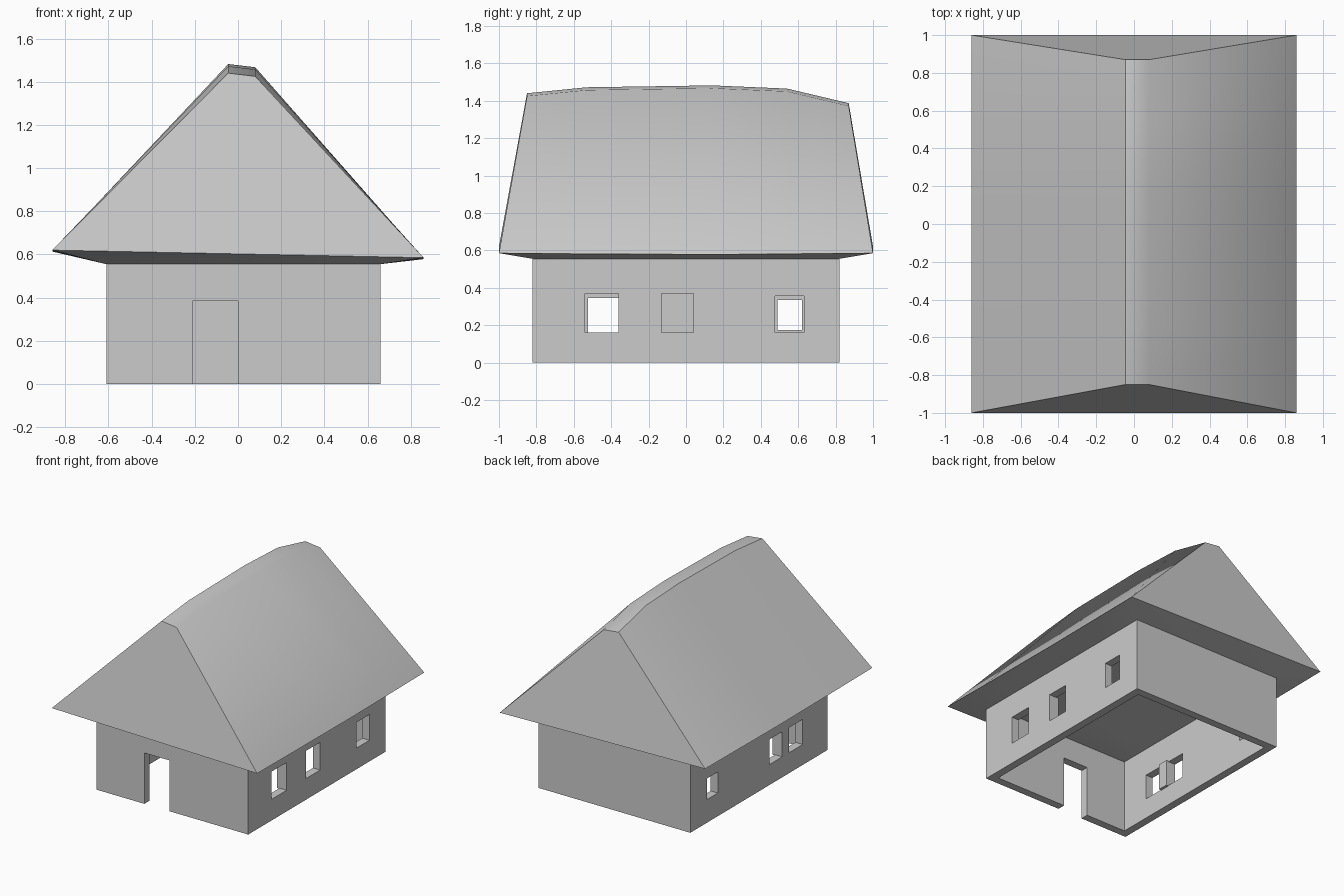
import bpy, bmesh, math

if "Cube" in bpy.data.objects:
    bpy.data.objects.remove(bpy.data.objects["Cube"])


def box(name, x0, x1, y0, y1, z0, z1):
    bpy.ops.mesh.primitive_cube_add(size=1, location=((x0 + x1) / 2, (y0 + y1) / 2, (z0 + z1) / 2))
    ob = bpy.context.object
    ob.name = name
    ob.scale = (x1 - x0, y1 - y0, z1 - z0)
    bpy.ops.object.transform_apply(location=False, rotation=False, scale=True)
    return ob


def cut(target, *bounds):
    cutter = box("cutter", *bounds)
    cutter.hide_render = True
    mod = target.modifiers.new("opening", 'BOOLEAN')
    mod.operation = 'DIFFERENCE'
    mod.solver = 'EXACT'
    mod.object = cutter
    bpy.context.view_layer.objects.active = target
    bpy.ops.object.modifier_apply(modifier=mod.name)
    bpy.data.objects.remove(cutter, do_unlink=True)


def smooth(ob, degrees):
    bpy.ops.object.select_all(action='DESELECT')
    ob.select_set(True)
    bpy.context.view_layer.objects.active = ob
    bpy.ops.object.shade_smooth_by_angle(angle=math.radians(degrees))


# Walls: hollow, open underneath
L, R, Y, T, TOP = -0.61, 0.66, 0.82, 0.06, 0.555
walls = box("walls", L, R, -Y, Y, 0, TOP)
cut(walls, L + T, R - T, -Y + T, Y - T, -0.1, TOP + 0.1)

# Doorway and window openings
cut(walls, -0.21, 0.0, -Y - 0.1, -Y + 0.15, -0.1, 0.385)
for y0, y1, z0, z1 in ((-0.54, 0.04, 0.16, 0.37), (0.475, 0.63, 0.16, 0.355)):
    cut(walls, R - 0.15, R + 0.1, y0, y1, z0, z1)
for y0, y1, z0, z1 in ((-0.525, -0.13, 0.155, 0.345), (0.49, 0.62, 0.175, 0.335)):
    cut(walls, L - 0.1, L + 0.15, y0, y1, z0, z1)
smooth(walls, 30)

# Posts dividing the large windows
box("right_window_post", R - 0.08, R, -0.36, -0.13, 0.155, 0.373)
box("left_window_post", L, L + 0.08, -0.36, -0.28, 0.15, 0.35)

# Roof: sections along y, with a sagging ridge, sloped gables and soffits
sections = [  # eave y, ridge y, ridge z
    (-1.0, -0.85, 1.44), (-0.6, -0.53, 1.472), (0.15, 0.14, 1.482),
    (0.58, 0.54, 1.465), (1.0, 0.87, 1.387)]
bm = bmesh.new()
rows = []
for ey, ry, rz in sections:
    dip = 0.008 * (1 - abs(ey))
    wy = ey * Y
    rows.append([bm.verts.new(p) for p in (
        (L, wy, TOP), (-0.86, ey, 0.62 - dip), (-0.045, ry, rz),
        (0.08, ry, rz - 0.015), (0.86, ey, 0.585 - dip), (R, wy, TOP))])
for a, b in zip(rows, rows[1:]):
    for i in range(6):
        j = (i + 1) % 6
        bm.faces.new((a[i], a[j], b[j], b[i]))
for r in (rows[0], rows[-1]):
    bm.faces.new((r[1], r[2], r[3], r[4]))   # gable
    bm.faces.new((r[0], r[1], r[4], r[5]))   # end soffit
bmesh.ops.recalc_face_normals(bm, faces=bm.faces)
mesh = bpy.data.meshes.new("roof")
bm.to_mesh(mesh)
bm.free()
roof = bpy.data.objects.new("roof", mesh)
bpy.context.collection.objects.link(roof)
smooth(roof, 50)
